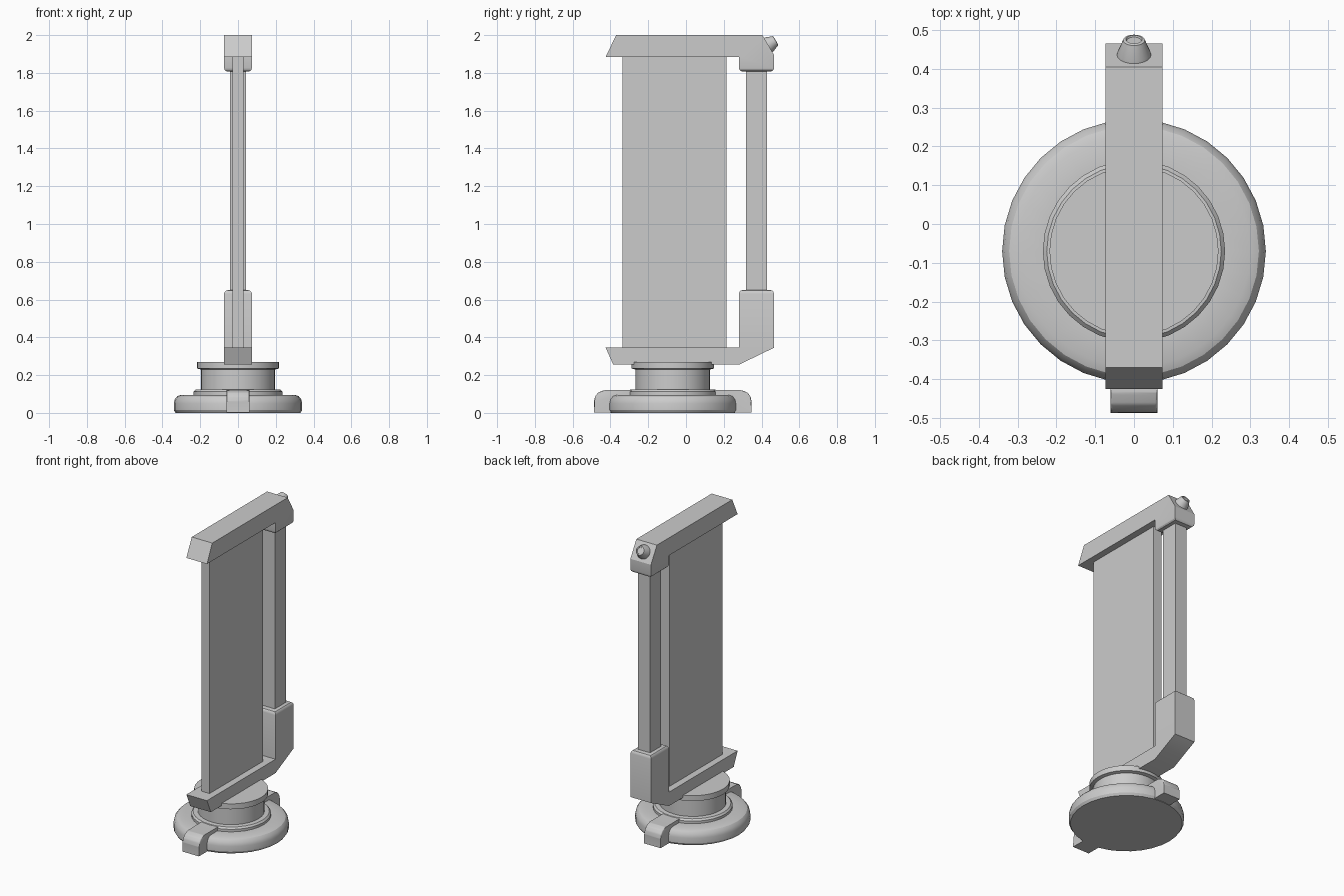
import bpy, bmesh, math
from mathutils import Vector

if "Cube" in bpy.data.objects:
    bpy.data.objects.remove(bpy.data.objects["Cube"])

BASE_Y = -0.07


def finish(name, bm, smooth=False):
    bmesh.ops.recalc_face_normals(bm, faces=bm.faces)
    me = bpy.data.meshes.new(name)
    bm.to_mesh(me)
    bm.free()
    ob = bpy.data.objects.new(name, me)
    bpy.context.collection.objects.link(ob)
    if smooth:
        bpy.ops.object.select_all(action='DESELECT')
        ob.select_set(True)
        bpy.context.view_layer.objects.active = ob
        bpy.ops.object.shade_smooth_by_angle(angle=math.radians(30))
    return ob


def extrude_profile(name, pts, half, bevel_test=None, bevel=0.02):
    """Extrude a (y, z) outline along x; optionally round chosen edges."""
    bm = bmesh.new()
    face = bm.faces.new([bm.verts.new((-half, y, z)) for y, z in pts])
    new = bmesh.ops.extrude_face_region(bm, geom=[face])['geom']
    bmesh.ops.translate(bm, vec=(2 * half, 0, 0),
                        verts=[v for v in new if isinstance(v, bmesh.types.BMVert)])
    if bevel_test:
        edges = [e for e in bm.edges if all(bevel_test(v.co) for v in e.verts)]
        bmesh.ops.bevel(bm, geom=edges, offset=bevel, segments=3,
                        profile=0.5, affect='EDGES')
    return finish(name, bm, bevel_test is not None)


def box(name, half, y0, y1, z0, z1):
    return extrude_profile(name, [(y0, z0), (y1, z0), (y1, z1), (y0, z1)], half)


def lathe(name, profile, sides):
    """Closed turned solid from (radius, z) points."""
    bm = bmesh.new()
    rings = [[bm.verts.new((r * math.cos(math.tau * i / sides),
                            r * math.sin(math.tau * i / sides), z))
              for i in range(sides)] for r, z in profile]
    for a, b in zip(rings, rings[1:]):
        for i in range(sides):
            j = (i + 1) % sides
            bm.faces.new((a[i], a[j], b[j], b[i]))
    bm.faces.new(rings[0])
    bm.faces.new(rings[-1])
    return finish(name, bm, True)


# Turned base: rounded foot, step ring, neck and cap
base = lathe("base", [(0.33, 0), (0.34, 0.015), (0.34, 0.05), (0.335, 0.072),
                      (0.322, 0.088), (0.30, 0.096), (0.235, 0.096), (0.235, 0.112),
                      (0.225, 0.123), (0.197, 0.125), (0.197, 0.23), (0.218, 0.235),
                      (0.218, 0.27)], 32)
base.location.y = BASE_Y

# Clips hooked over the front and back of the foot
for name, s in (("front_clip", -1), ("back_clip", 1)):
    outline = [(0.21, 0.002), (0.417, 0.002), (0.417, 0.062), (0.411, 0.088),
               (0.395, 0.108), (0.365, 0.12), (0.21, 0.12)]
    extrude_profile(name, [(BASE_Y + s * d, z) for d, z in outline], 0.06,
                    lambda c: c.z > 0.05 and abs(c.y - BASE_Y) > 0.3, 0.006)

# Lower arm with upright socket
extrude_profile("lower_arm", [(-0.425, 0.345), (-0.385, 0.255), (0.28, 0.255),
                              (0.466, 0.345), (0.466, 0.65), (0.28, 0.65),
                              (0.28, 0.345)], 0.074, lambda c: c.z > 0.6)

# Upper arm with downward socket
extrude_profile("upper_arm", [(-0.425, 1.885), (-0.37, 2.0), (0.405, 2.0),
                              (0.466, 1.895), (0.466, 1.807), (0.28, 1.807),
                              (0.28, 1.885)], 0.074, lambda c: c.z < 1.85)

# Blade panel and rear post
box("panel", 0.03, -0.335, 0.215, 0.33, 1.9)
box("rear_post", 0.043, 0.318, 0.43, 0.63, 1.83)

# Tapered knob on the slanted rear corner
knob = lathe("knob", [(0.045, -0.01), (0.043, 0.006), (0.03, 0.038), (0.028, 0.044),
                      (0.021, 0.046), (0.019, 0.042)], 20)
knob.location = (0, 0.436, 1.948)
knob.rotation_euler = Vector((0, 0.87, 0.5)).to_track_quat('Z', 'X').to_euler()
